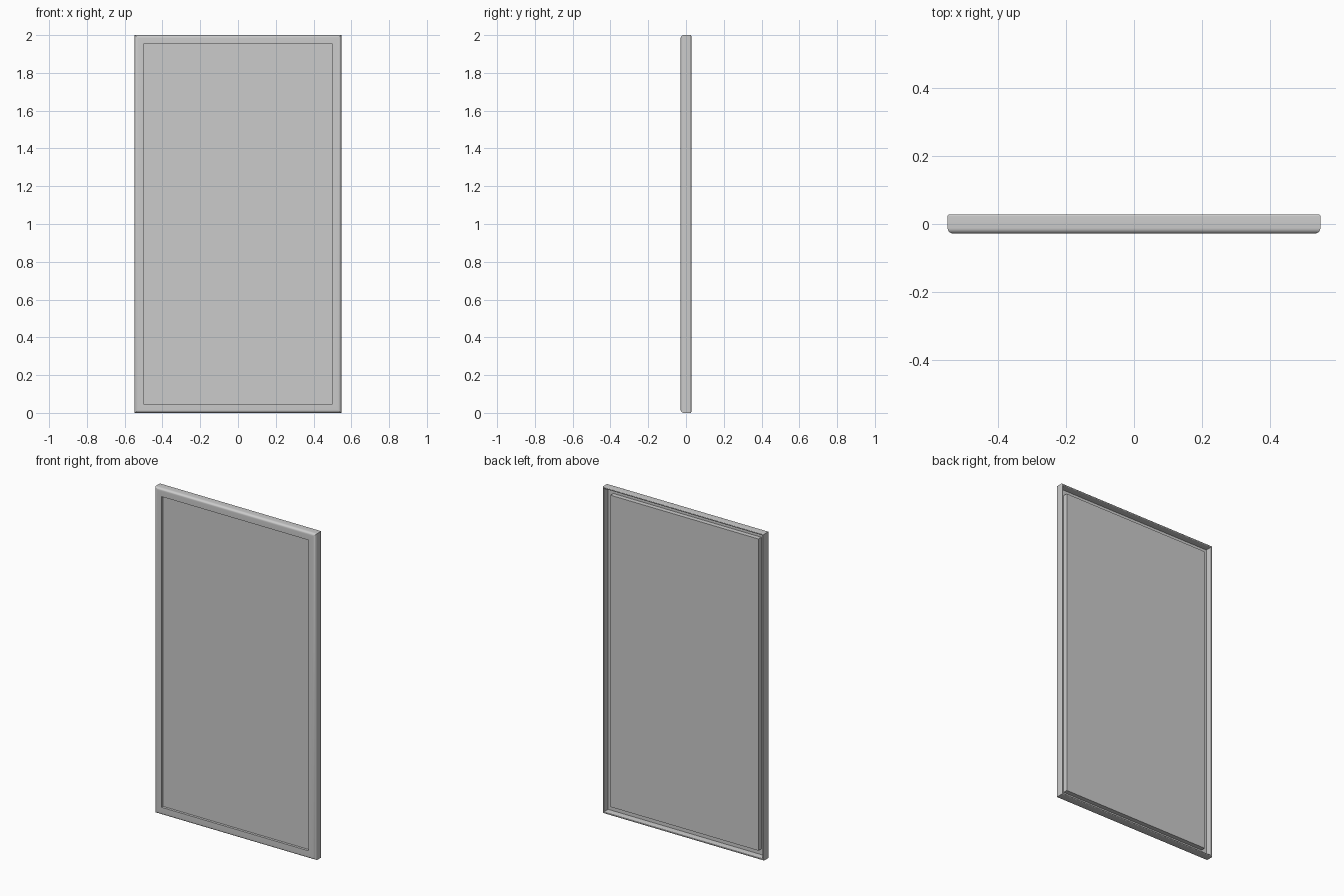
import bpy, bmesh, math

if "Cube" in bpy.data.objects:
    bpy.data.objects.remove(bpy.data.objects["Cube"])

W, H, D = 0.547, 2.0, 0.028     # outer half width, height, half depth
FACE = 0.048                    # width of the frame's front face
BACK = -0.013                   # back of the front face / seat of the panel


def arc(cu, cy, r, a0, a1, n):
    """Points of a rounded corner, in (inset from the outside, y)."""
    return [(cu + r * math.cos(math.radians(a0 + (a1 - a0) * i / n)),
             cy + r * math.sin(math.radians(a0 + (a1 - a0) * i / n)))
            for i in range(n + 1)]


# Frame moulding: L-shaped section, rounded outside, hollow at the back
rf, rb = 0.016, 0.005
profile = [(FACE, BACK), (FACE, -D)]
profile += arc(rf, -D + rf, rf, 270, 180, 8)
profile += arc(rb, D - rb, rb, 180, 0, 10)
profile += [(2 * rb, BACK)]

# Sweep the section around the four mitred corners
bm = bmesh.new()
rings = []
for sx, top in ((-1, 0), (1, 0), (1, 1), (-1, 1)):
    rings.append([bm.verts.new((sx * (W - u), y, H - u if top else u))
                  for u, y in profile])
n = len(profile)
for k in range(4):
    a, b = rings[k], rings[(k + 1) % 4]
    for i in range(n):
        j = (i + 1) % n
        bm.faces.new((a[i], b[i], b[j], a[j]))
bmesh.ops.recalc_face_normals(bm, faces=bm.faces)
mesh = bpy.data.meshes.new("frame")
bm.to_mesh(mesh)
bm.free()
frame = bpy.data.objects.new("frame", mesh)
bpy.context.collection.objects.link(frame)
bpy.context.view_layer.objects.active = frame
frame.select_set(True)
bpy.ops.object.shade_smooth_by_angle(angle=math.radians(30))

# Flat panel seated behind the front face
y0, y1 = BACK, 0.015
bpy.ops.mesh.primitive_cube_add(size=1, location=(0, (y0 + y1) / 2, H / 2))
panel = bpy.context.object
panel.name = "panel"
panel.scale = (2 * (W - FACE) + 0.006, y1 - y0, H - 2 * FACE + 0.006)
bpy.ops.object.transform_apply(location=False, rotation=False, scale=True)
